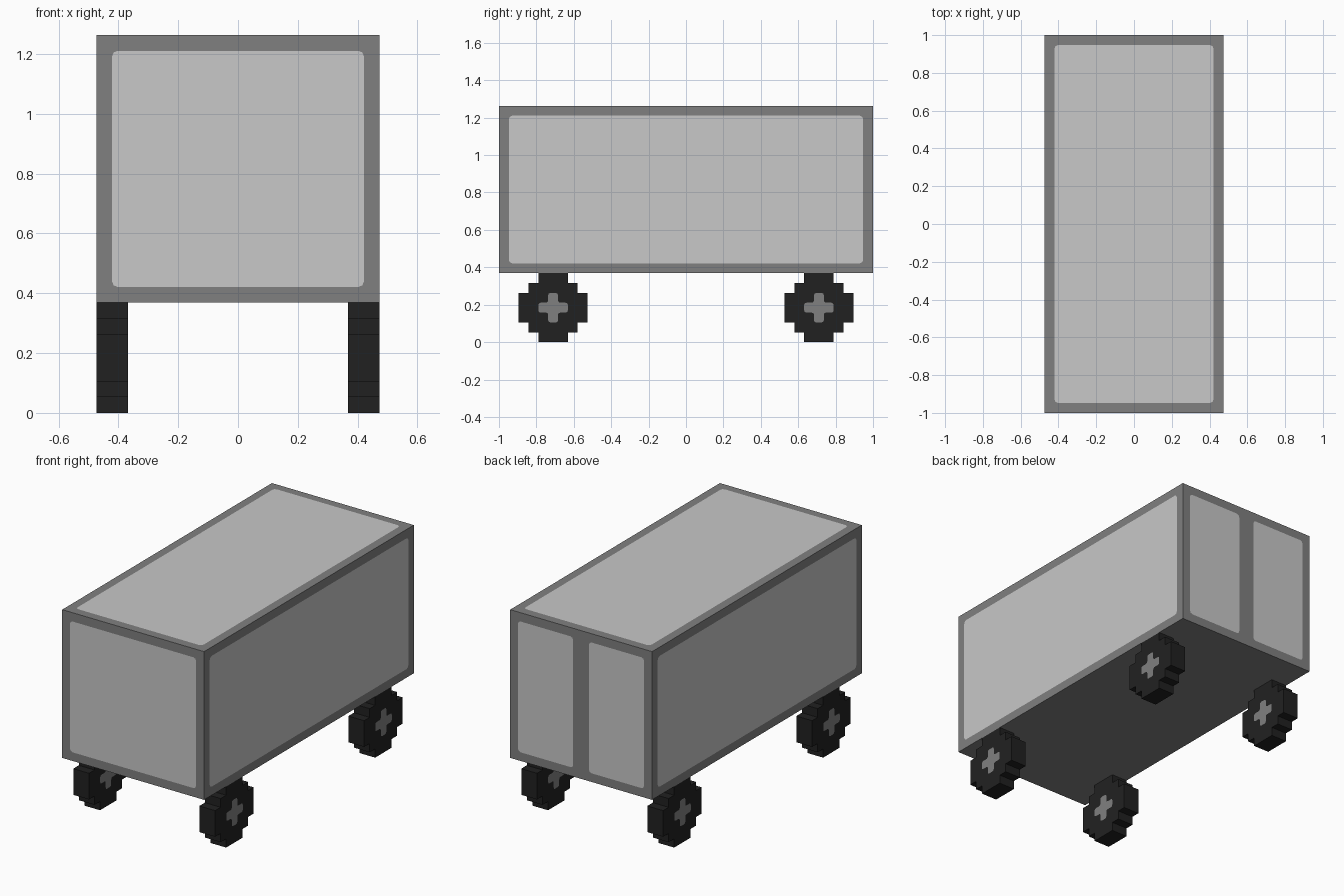
import bpy, bmesh
from mathutils import Vector

if "Cube" in bpy.data.objects:
    bpy.data.objects.remove(bpy.data.objects["Cube"])

U = 1 / 19                      # one block of the model's grid
X, Y, Z = Vector((1, 0, 0)), Vector((0, 1, 0)), Vector((0, 0, 1))


def material(name, value):
    m = bpy.data.materials.new(name)
    m.diffuse_color = (value, value, value, 1)
    m.use_nodes = True
    m.node_tree.nodes["Principled BSDF"].inputs["Base Color"].default_value = m.diffuse_color
    return m


frame_grey = material("frame grey", 0.216)
panel_grey = material("panel light grey", 0.578)
tyre_black = material("tyre black", 0.0152)


def finish(name, bm, mat):
    me = bpy.data.meshes.new(name)
    bm.to_mesh(me)
    bm.free()
    me.materials.append(mat)
    ob = bpy.data.objects.new(name, me)
    bpy.context.collection.objects.link(ob)
    return ob


def plate(name, outline, origin, u, v, mat, radius):
    """Flat rounded plate, outline in blocks, lying just above the surface facing u x v."""
    bm = bmesh.new()
    base = origin + u.cross(v) * 0.001
    bm.faces.new([bm.verts.new(base + (u * a + v * b) * U) for a, b in outline])
    bmesh.ops.bevel(bm, geom=bm.verts[:], offset=radius * U, segments=2,
                    profile=0.5, affect='VERTICES')
    return finish(name, bm, mat)


def rect(w, h, cx=0):
    return [(cx - w / 2, -h / 2), (cx + w / 2, -h / 2), (cx + w / 2, h / 2), (cx - w / 2, h / 2)]


def four_fold(points):
    """Repeat a quarter outline around the centre."""
    out = []
    for _ in range(4):
        out += points
        points = [(-b, a) for a, b in points]
    return out


# Box body: 18 x 38 x 17 blocks, resting on 7-block wheels
W, L, H, WHEEL = 18, 38, 17, 7
centre = Z * (WHEEL + H / 2) * U
bm = bmesh.new()
bmesh.ops.create_cube(bm, size=1)
bmesh.ops.scale(bm, vec=(W * U, L * U, H * U), verts=bm.verts)
bmesh.ops.translate(bm, vec=centre, verts=bm.verts)
finish("body", bm, frame_grey)

# Light panels on the sides, top and front, and a pair of rear doors
for name, outline, out, u, v in (
        ("right_panel", rect(L - 2, H - 2), X * W, Y, Z),
        ("left_panel", rect(L - 2, H - 2), -X * W, -Y, Z),
        ("front_panel", rect(W - 2, H - 2), -Y * L, X, Z),
        ("roof_panel", rect(W - 2, L - 2), Z * H, X, Y),
        ("rear_door_right", rect(7, H - 2, -4.5), Y * L, -X, Z),
        ("rear_door_left", rect(7, H - 2, 4.5), Y * L, -X, Z)):
    plate(name, outline, centre + out * U / 2, u, v, panel_grey, 0.35)

# Stepped wheels with a cross-shaped hub on both faces
tread = four_fold([(3.5, 1.5), (2.5, 1.5), (2.5, 2.5), (1.5, 2.5), (1.5, 3.5)])
cross = four_fold([(1.5, -0.5), (1.5, 0.5), (0.5, 0.5)])
for sx, side in ((1, "right"), (-1, "left")):
    for sy, end in ((-1, "front"), (1, "rear")):
        tag = f"{end}_{side}"
        c = Vector((sx * 8, sy * 13.5, 3.5)) * U
        bm = bmesh.new()
        face = bm.faces.new([bm.verts.new(c + (Y * a + Z * b - X) * U) for a, b in tread])
        ext = bmesh.ops.extrude_face_region(bm, geom=[face], use_keep_orig=True)
        bmesh.ops.translate(bm, vec=X * 2 * U,
                            verts=[g for g in ext["geom"] if isinstance(g, bmesh.types.BMVert)])
        bmesh.ops.recalc_face_normals(bm, faces=bm.faces)
        finish(f"wheel_{tag}", bm, tyre_black)
        for d, where in ((1, "right_face"), (-1, "left_face")):
            plate(f"hub_{tag}_{where}", cross, c + X * d * U, Y * d, Z, frame_grey, 0.22)
